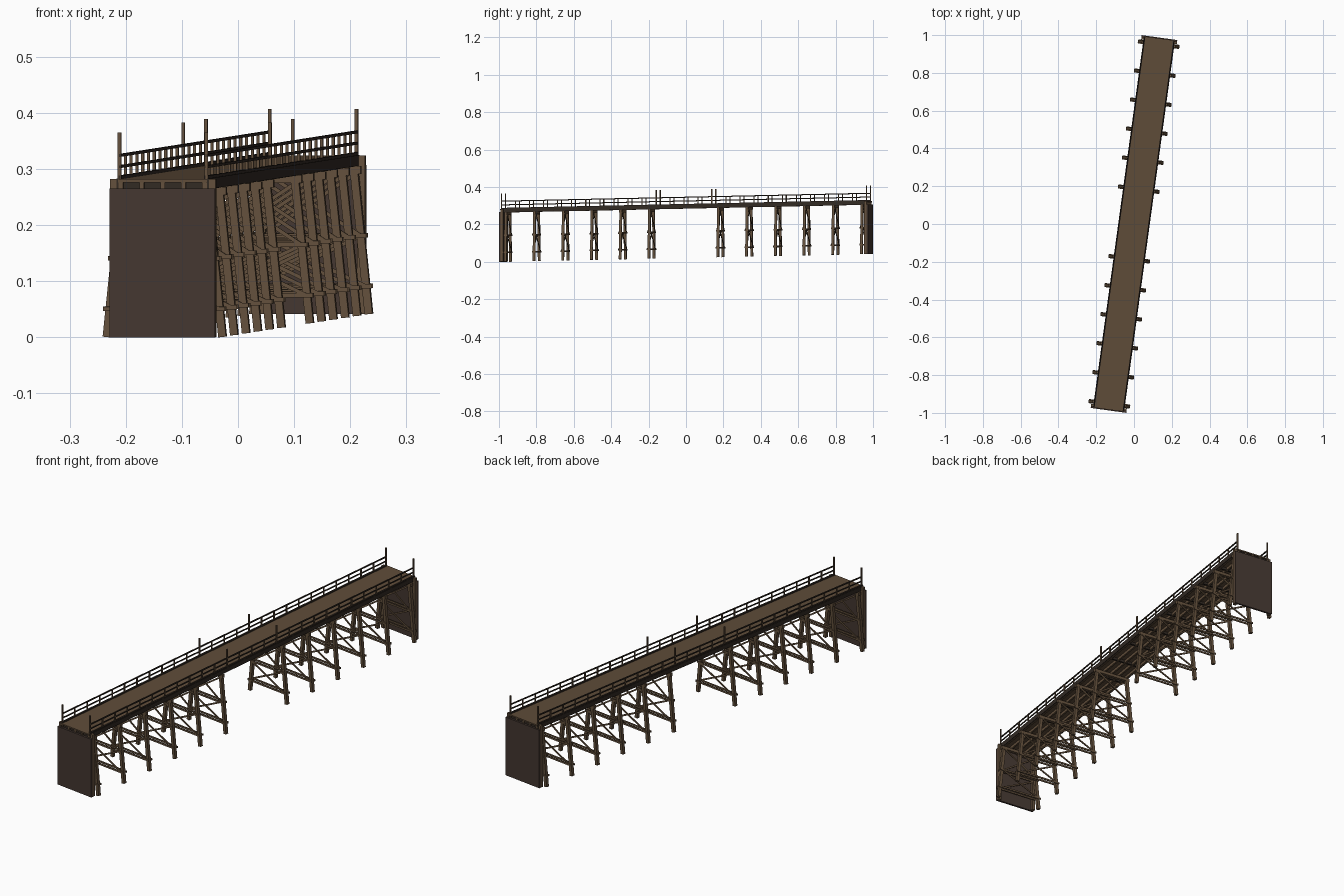
import bpy, bmesh, math
from mathutils import Vector, Matrix

if "Cube" in bpy.data.objects:
    bpy.data.objects.remove(bpy.data.objects["Cube"])

YAW = math.radians(7.8)     # the bridge runs slightly off the y axis
GRADE = 0.0212              # gentle climb; uprights stay vertical
END = 0.996


def material(name, rgb):
    m = bpy.data.materials.new(name)
    m.diffuse_color = (*rgb, 1)
    m.use_nodes = True
    m.node_tree.nodes["Principled BSDF"].inputs["Base Color"].default_value = m.diffuse_color
    return m


TIMBER = material("timber", (0.125, 0.08, 0.045))
PLANK = material("deck_plank", (0.115, 0.073, 0.041))
DARK = material("dark_timber", (0.032, 0.023, 0.017))
WALL = material("wall_boards", (0.058, 0.038, 0.030))


def place(v):
    """Bridge space (across, along, up) to world space."""
    t, s, z = v
    c, n = math.cos(YAW), math.sin(YAW)
    return Vector((t * c + s * n, s * c - t * n, z + GRADE * (s + END)))


def box(bm, lo, hi):
    lo, hi = Vector(lo), Vector(hi)
    size = hi - lo
    bmesh.ops.create_cube(bm, size=1, matrix=Matrix.Translation((lo + hi) / 2)
                          @ Matrix.Diagonal((*size, 1)))


def beam(bm, p, q, w, h):
    """Square-cut timber lying in a cross plane from p to q."""
    p, q = Vector(p), Vector(q)
    d = q - p
    rot = Matrix.Rotation(math.atan2(d.x, d.z), 4, 'Y')
    bmesh.ops.create_cube(bm, size=1, matrix=Matrix.Translation((p + q) / 2)
                          @ rot @ Matrix.Diagonal((w, h, d.length, 1)))


def finish(bm, name, mat):
    for v in bm.verts:
        v.co = place(v.co)
    me = bpy.data.meshes.new(name)
    bm.to_mesh(me)
    bm.free()
    me.materials.append(mat)
    ob = bpy.data.objects.new(name, me)
    bpy.context.collection.objects.link(ob)


# deck planking
bm = bmesh.new()
box(bm, (-0.08, -0.992, 0.276), (0.08, 0.992, 0.282))
finish(bm, "deck", PLANK)

# stringers under the deck
bm = bmesh.new()
for i in range(5):
    t = -0.075 + i * 0.0375
    box(bm, (t - 0.004, -0.99, 0.263), (t + 0.004, 0.99, 0.2765))
finish(bm, "stringers", TIMBER)

# dark cross blocking between the stringers
bm = bmesh.new()
for i in range(14):
    s = -0.982 + i * 1.964 / 13
    box(bm, (-0.073, s - 0.004, 0.2645), (0.073, s + 0.004, 0.276))
finish(bm, "blocking", DARK)

# end walls with corner posts and sill
bm = bmesh.new()
for e in (-1, 1):
    a, b = sorted((e * 0.987, e * END))
    box(bm, (-0.095, a, 0), (0.095, b, 0.265))
finish(bm, "end_walls", WALL)
bm = bmesh.new()
for e in (-1, 1):
    a, b = sorted((e * 0.974, e * 0.9875))
    for side in (-1, 1):
        t = side * 0.088
        box(bm, (t - 0.007, a, 0), (t + 0.007, b, 0.282))
finish(bm, "corner_posts", TIMBER)

# trestle bents
BENTS = [e * (0.186 + 0.155 * i) for e in (-1, 1) for i in range(6)]
Z_LOW, Z_MID, Z_TOP = 0.05, 0.14, 0.25


def leg_t(z):
    return 0.104 - 0.026 * z / Z_TOP


legs, caps, braces = bmesh.new(), bmesh.new(), bmesh.new()
for s in BENTS:
    for side in (-1, 1):
        beam(legs, (side * leg_t(0), s, 0), (side * leg_t(0.255), s, 0.255),
             0.014, 0.014)
    box(caps, (-0.09, s - 0.007, 0.25), (0.09, s + 0.007, 0.264))
    for z in (Z_LOW, Z_MID):
        r = leg_t(z) + 0.011
        for f in (-1, 1):
            y = s + f * 0.009
            box(braces, (-r, y - 0.002, z - 0.004), (r, y + 0.002, z + 0.004))
    # crossed braces in two tiers, one on each face
    for lo, hi in ((Z_LOW, Z_MID), (Z_MID, Z_TOP)):
        for f in (-1, 1):
            beam(braces, (-f * leg_t(lo), s + f * 0.0085, lo),
                 (f * leg_t(hi), s + f * 0.0085, hi), 0.007, 0.0035)
finish(legs, "trestle_legs", TIMBER)
finish(caps, "trestle_caps", TIMBER)
finish(braces, "trestle_braces", TIMBER)

# railings: curb, two rails, short posts and tall lamp-height posts
rails, posts, tall = bmesh.new(), bmesh.new(), bmesh.new()
for side in (-1, 1):
    t = side * 0.078
    for z, h, w in ((0.285, 0.006, 0.007), (0.304, 0.005, 0.004),
                    (0.324, 0.005, 0.005)):
        box(rails, (t - w / 2, -0.988, z - h / 2), (t + w / 2, 0.988, z + h / 2))
    # side fascia of the deck
    a, b = sorted((side * 0.0795, side * 0.083))
    box(rails, (a, -0.99, 0.264), (b, 0.99, 0.283))
    for i in range(27):
        s = -0.985 + i * 1.97 / 26
        box(posts, (t - 0.0025, s - 0.0025, 0.28), (t + 0.0025, s + 0.0025, 0.324))
    for s in (-0.985, -0.15, 0.15, 0.985):
        box(tall, (t - 0.003, s - 0.003, 0.264), (t + 0.003, s + 0.003, 0.365))
finish(rails, "rails", DARK)
finish(posts, "railing_posts", TIMBER)
finish(tall, "tall_posts", TIMBER)
